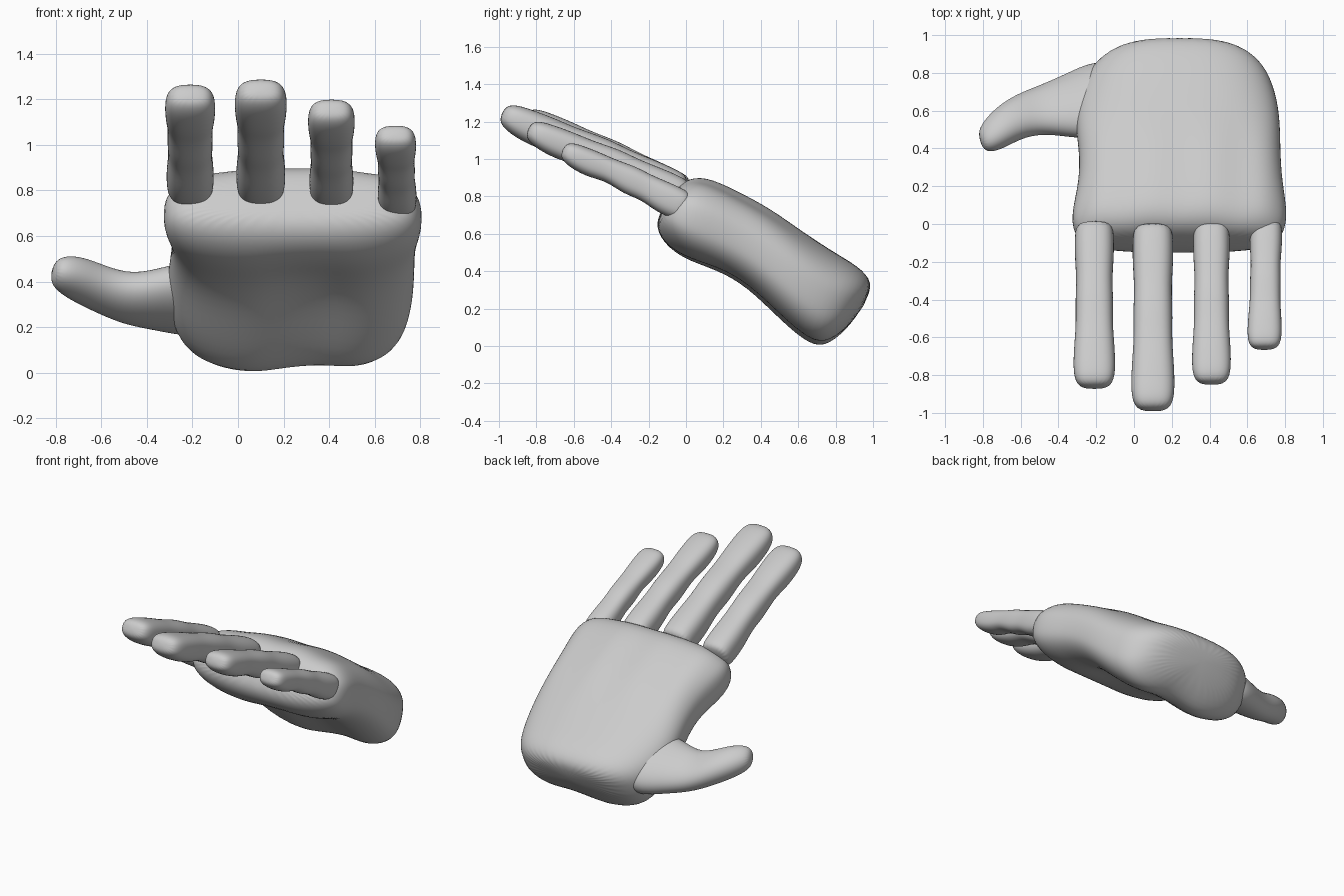
import bpy, bmesh, math
from mathutils import Vector

if "Cube" in bpy.data.objects:
    bpy.data.objects.remove(bpy.data.objects["Cube"])


def se(v, e):
    return math.copysign(abs(v) ** (2 / e), v)


def loft(name, rings, sides, e=2.3, shape=None):
    """Skin rings given as (centre, half width vector, half height vector)."""
    bm = bmesh.new()
    loops = []
    for k, (c, a, b) in enumerate(rings):
        loop = []
        for i in range(sides):
            t = 2 * math.pi * i / sides
            u, v = se(math.cos(t), e), se(math.sin(t), e)
            p = Vector(c) + Vector(a) * u + Vector(b) * v
            if shape:
                p += shape(k, p, v)
            loop.append(bm.verts.new(p))
        loops.append(loop)
    for l0, l1 in zip(loops, loops[1:]):
        for i in range(sides):
            j = (i + 1) % sides
            bm.faces.new((l0[i], l0[j], l1[j], l1[i]))
    bm.faces.new(loops[0][::-1])
    bm.faces.new(loops[-1])
    bmesh.ops.recalc_face_normals(bm, faces=bm.faces)
    me = bpy.data.meshes.new(name)
    bm.to_mesh(me)
    bm.free()
    me.polygons.foreach_set("use_smooth", [True] * len(me.polygons))
    ob = bpy.data.objects.new(name, me)
    bpy.context.collection.objects.link(ob)
    ob.modifiers.new("smooth", "SUBSURF").levels = 2
    ob.modifiers["smooth"].render_levels = 2
    return ob


# Palm: (top y, top z, bottom y, bottom z, left x, right x, hollow), knuckles to wrist
sections = [
    (-0.07, 0.82, -0.16, 0.69, -0.18, 0.66, 0.0),
    (-0.01, 0.89, -0.15, 0.58, -0.31, 0.78, 0.0),
    (0.10, 0.91, -0.03, 0.46, -0.34, 0.82, 0.02),
    (0.27, 0.83, 0.17, 0.395, -0.29, 0.785, 0.05),
    (0.46, 0.73, 0.33, 0.30, -0.29, 0.775, 0.07),
    (0.64, 0.60, 0.50, 0.13, -0.32, 0.775, 0.07),
    (0.81, 0.49, 0.66, -0.01, -0.28, 0.74, 0.05),
    (0.95, 0.41, 0.76, -0.01, -0.20, 0.67, 0.03),
    (1.01, 0.31, 0.89, 0.12, -0.02, 0.50, 0.0),
]
palm_rings = []
for ty, tz, by, bz, xl, xr, h in sections:
    palm_rings.append((((xl + xr) / 2, (ty + by) / 2, (tz + bz) / 2),
                       ((xr - xl) / 2, 0, 0),
                       (0, (ty - by) / 2, (tz - bz) / 2)))


def palm_shape(k, p, v):
    if v < -0.2:   # hollow between the two heel pads
        return Vector((0, 0, sections[k][6] * math.exp(-((p.x - 0.32) / 0.17) ** 2)))
    if v > 0.5 and 1 < k < 5:   # faint tendon ridges on the back
        return Vector((0, 0, 0.008 * math.cos(2 * math.pi * (p.x + 0.2) / 0.3)))
    return Vector()


loft("palm", palm_rings, 40, 2.7, palm_shape)

# Fingers: (distance, width, top height, underside depth) along a straight axis
finger_profile = [(0, 0.9, 0.75, 0.95), (0.06, 1.0, 0.9, 1.1), (0.2, 1.0, 0.9, 1.1),
                  (0.34, 0.9, 0.85, 0.8), (0.46, 0.97, 0.95, 0.95),
                  (0.62, 0.93, 0.8, 0.65), (0.74, 1.03, 0.82, 0.9),
                  (0.88, 1.08, 0.75, 0.85), (0.96, 0.98, 0.65, 0.65),
                  (1.0, 0.62, 0.35, 0.35)]


def finger(name, x0, x1, base, tip, r):
    s, t = Vector((x0, *base)), Vector((x1, *tip))
    axis = (t - s).normalized()
    up = Vector((1, 0, 0)).cross(axis)
    if up.z < 0:
        up.negate()
    rings = [(s.lerp(t, d) + up * r * (hi - lo) / 2, (r * w, 0, 0), up * r * (hi + lo) / 2)
             for d, w, hi, lo in finger_profile]
    loft(name, rings, 20, 2.6)


finger("index_finger", -0.21, -0.21, (0.0, 0.815), (-0.865, 1.225), 0.105)
finger("middle_finger", 0.10, 0.10, (-0.01, 0.82), (-0.985, 1.245), 0.109)
finger("ring_finger", 0.41, 0.41, (0.0, 0.80), (-0.845, 1.16), 0.098)
finger("little_finger", 0.70, 0.69, (0.01, 0.745), (-0.66, 1.05), 0.086)

# Thumb: (centre, half width, half thickness), flattened in the plane of the hand
thumb_path = [((-0.08, 0.66, 0.33), 0.20, 0.13), ((-0.20, 0.66, 0.325), 0.235, 0.125),
              ((-0.34, 0.625, 0.325), 0.19, 0.105), ((-0.48, 0.605, 0.32), 0.14, 0.09),
              ((-0.60, 0.575, 0.365), 0.118, 0.092), ((-0.70, 0.515, 0.41), 0.108, 0.09),
              ((-0.775, 0.46, 0.435), 0.085, 0.075), ((-0.815, 0.44, 0.445), 0.045, 0.04)]
across = Vector((0, 0.83, -0.56))
flat = Vector((0, 0.56, 0.83))
lean = Vector((-0.3, 0, 0))
loft("thumb", [(c, (across + lean * min(k, 5) / 5) * w, flat * t)
               for k, (c, w, t) in enumerate(thumb_path)], 20, 2.2)
